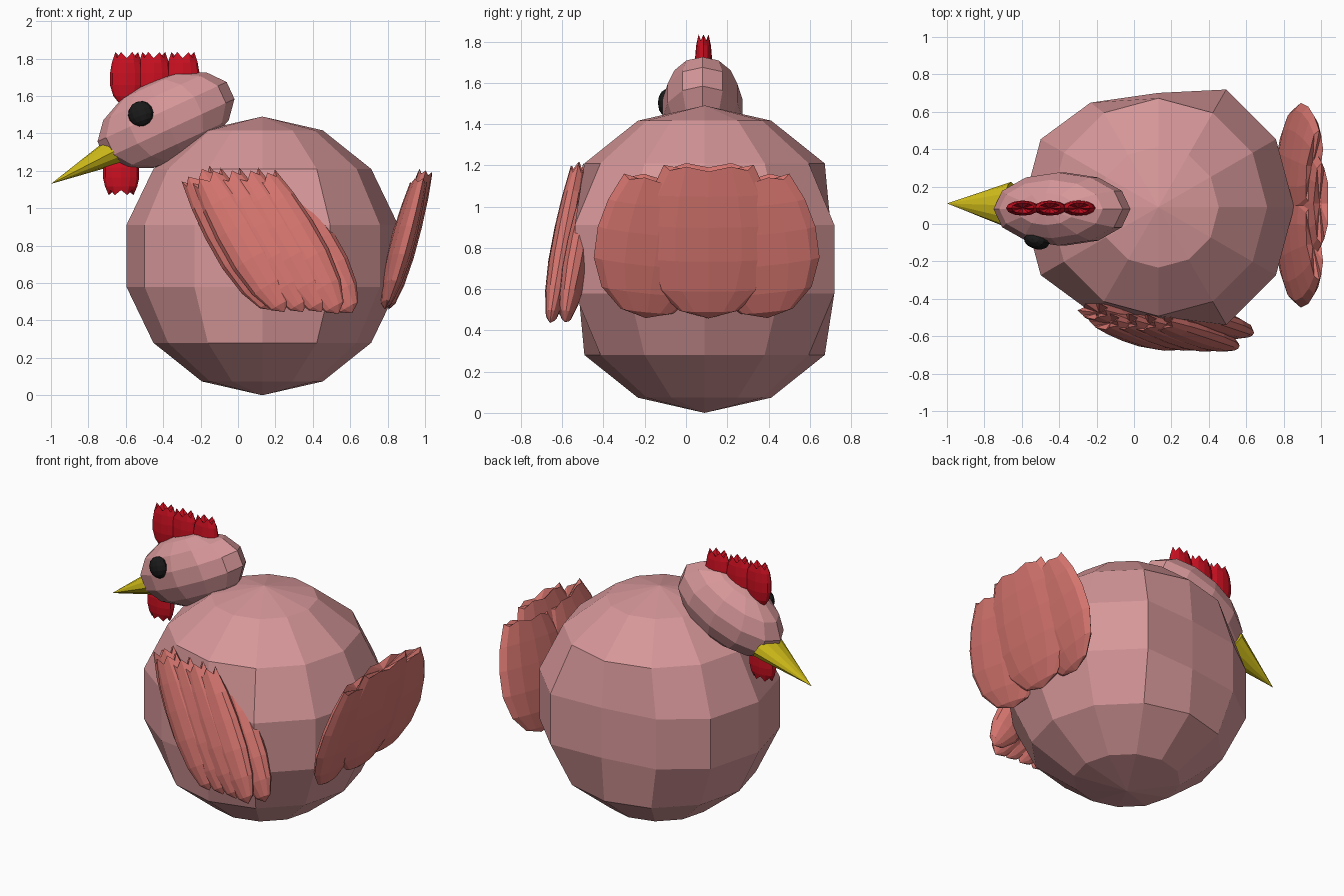
import bpy, bmesh, math
from mathutils import Matrix, Vector

if "Cube" in bpy.data.objects:
    bpy.data.objects.remove(bpy.data.objects["Cube"])


def material(name, rgb):
    m = bpy.data.materials.new(name)
    m.diffuse_color = (*rgb, 1)
    m.use_nodes = True
    m.node_tree.nodes["Principled BSDF"].inputs["Base Color"].default_value = m.diffuse_color
    return m


PINK = material("pink", (0.68, 0.31, 0.32))
CORAL = material("coral", (0.68, 0.18, 0.16))
RED = material("red", (0.6, 0.005, 0.015))
YELLOW = material("yellow", (0.65, 0.52, 0.01))
BLACK = material("black", (0.01, 0.01, 0.01))


def finish(bm, name, mat, matrix):
    bmesh.ops.recalc_face_normals(bm, faces=bm.faces[:])
    mesh = bpy.data.meshes.new(name)
    bm.to_mesh(mesh)
    bm.free()
    mesh.materials.append(mat)
    ob = bpy.data.objects.new(name, mesh)
    ob.matrix_world = matrix
    bpy.context.collection.objects.link(ob)
    return ob


def ball():
    bm = bmesh.new()
    bmesh.ops.create_uvsphere(bm, u_segments=12, v_segments=7, radius=1)
    return bm


def axes(loc, up, wide, size):
    """Local x = width, y = thickness, z = length towards 'up'."""
    z = Vector(up).normalized()
    y = z.cross(Vector(wide)).normalized()
    x = y.cross(z)
    rot = Matrix((x, y, z)).transposed().to_4x4()
    return Matrix.Translation(loc) @ rot @ Matrix.Diagonal((*size, 1))


def feather(name, mat, loc, up, wide, size, tooth=0.1):
    """Flattened pod with a toothed open-looking crown."""
    profile = [(-0.9, 0.43), (-0.62, 0.78), (-0.22, 0.97), (0.22, 0.97),
               (0.62, 0.86), (1.0, 0.66)]
    n = 12
    bm = bmesh.new()
    rings = []
    for z, r in profile:
        ring = []
        for i in range(n):
            a = 2 * math.pi * i / n
            dz = tooth if z == 1.0 and i % 2 else 0
            ring.append(bm.verts.new((r * math.cos(a), r * math.sin(a), z - dz)))
        rings.append(ring)
    bottom = bm.verts.new((0, 0, -1))
    crown = bm.verts.new((0, 0, 1 - 2 * tooth))
    for i in range(n):
        j = (i + 1) % n
        for a, b in zip(rings, rings[1:]):
            bm.faces.new((a[i], a[j], b[j], b[i]))
        bm.faces.new((bottom, rings[0][j], rings[0][i]))
        bm.faces.new((crown, rings[-1][i], rings[-1][j]))
    return finish(bm, name, mat, axes(loc, up, wide, size))


# Body: low-poly ball with flattened flanks where the wings sit
bm = ball()
for v in bm.verts:
    if abs(v.co.z) < 0.3:
        deg = round(math.degrees(math.atan2(abs(v.co.y), v.co.x)))
        if deg in (90, 120):
            v.co.y = math.copysign(0.82 if deg == 90 else 0.75, v.co.y)
finish(bm, "body", PINK,
       Matrix.Translation((0.13, 0.09, 0.745)) @ Matrix.Scale(0.745, 4))

# Head: tilted stretched ball
finish(ball(), "head", PINK,
       axes((-0.385, 0.08, 1.47), (-0.42, 0, 0.91), (0.91, 0, 0.42), (0.39, 0.2, 0.225)))

# Beak: flattened cone
bm = bmesh.new()
bmesh.ops.create_cone(bm, cap_ends=True, segments=12, radius1=1, radius2=0, depth=1)
tip, base = Vector((-1, 0.11, 1.13)), Vector((-0.66, 0.10, 1.305))
finish(bm, "beak", YELLOW,
       axes((tip + base) / 2, tip - base, (0, 1, 0), (0.125, 0.075, (tip - base).length)))

# Eye on the front side
finish(ball(), "eye", BLACK,
       axes((-0.52, -0.09, 1.505), (-0.3, 0.15, 0.9), (0.9, -0.2, 0.3), (0.07, 0.045, 0.068)))

# Comb and wattle
for i, x in enumerate((-0.595, -0.45, -0.295)):
    feather(f"comb_{i + 1}", RED, (x, 0.085, 1.69), (0, 0, 1), (1, 0, 0),
            (0.092, 0.042, 0.145), 0.22)
feather("wattle", RED, (-0.625, 0.085, 1.19), (0, 0, -1), (1, 0, 0),
        (0.1, 0.045, 0.12), 0.22)

# Wing feathers: inner pair, then outer overlapping row
lean = (-0.42, 0.14, 0.74)
wing = [(-0.02, -0.53, 0.82), (0.44, -0.53, 0.74),
        (0.04, -0.585, 0.81), (0.14, -0.585, 0.81),
        (0.24, -0.59, 0.81), (0.33, -0.59, 0.80)]
for i, loc in enumerate(wing):
    half = 0.35 if i == 1 else 0.425
    feather(f"wing_feather_{i + 1}", CORAL, loc, lean, (0.8, 0, 0.45),
            (0.13, 0.065, half))

# Tail feathers: broad middle one over two fanned sides
feather("tail_middle", CORAL, (0.905, 0.11, 0.83), (0.2, 0, 0.75), (0, 1, 0),
        (0.33, 0.06, 0.385), 0.06)
for name, s in (("tail_front", -1), ("tail_back", 1)):
    feather(name, CORAL, (0.875, 0.1 + s * 0.25, 0.8), (0.2, -s * 0.1, 0.75),
            (0.1, s, 0), (0.3, 0.06, 0.355), 0.06)
